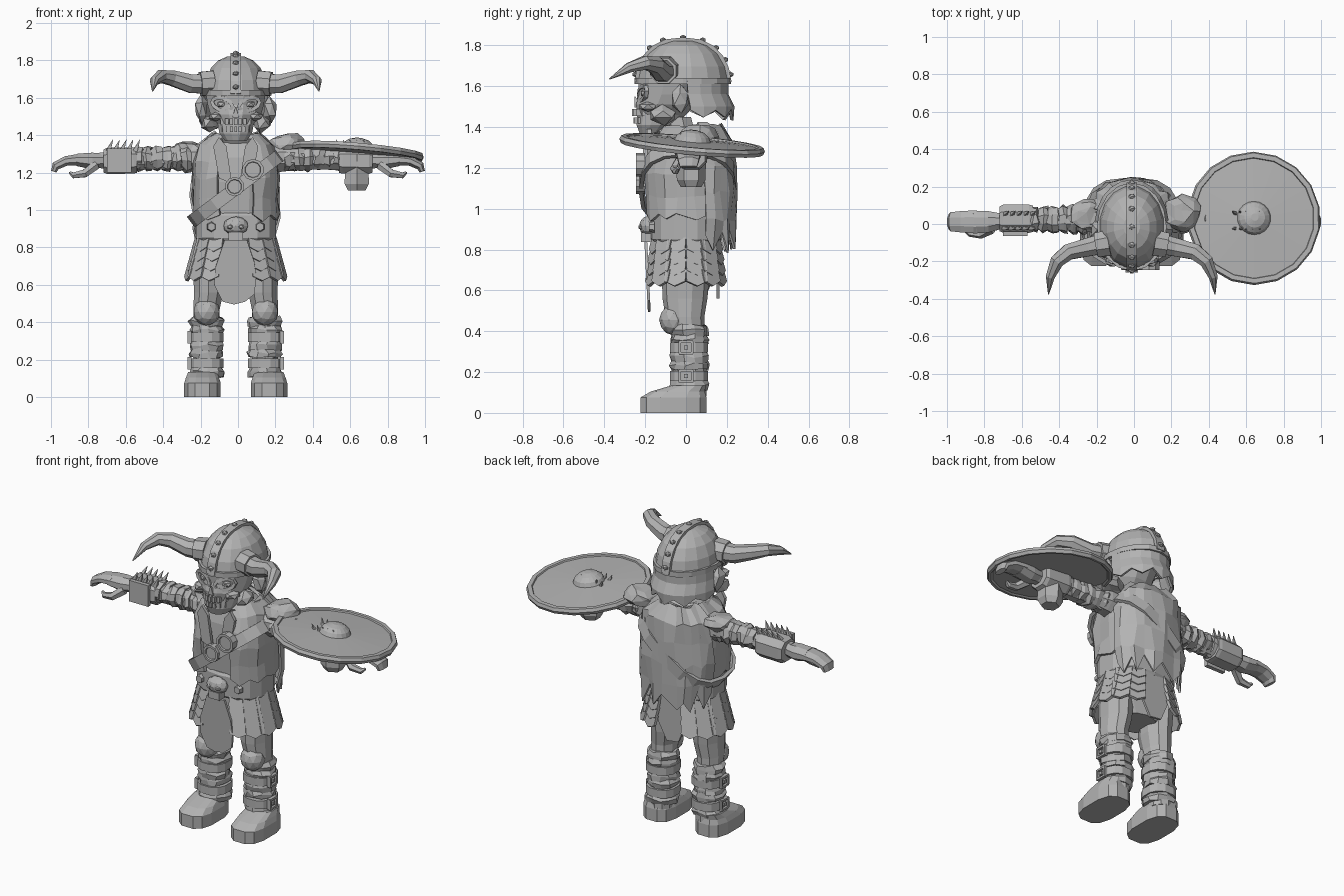
import bpy, bmesh, random
from math import sin, cos, pi, radians
from mathutils import Vector, Matrix

if "Cube" in bpy.data.objects:
    bpy.data.objects.remove(bpy.data.objects["Cube"])

random.seed(4)
X, Y, Z = Vector((1, 0, 0)), Vector((0, 1, 0)), Vector((0, 0, 1))
CX = -0.012
gray = bpy.data.materials.new("stone_gray")
gray.diffuse_color = (0.45, 0.45, 0.45, 1)
gray.use_nodes = True
gray.node_tree.nodes["Principled BSDF"].inputs["Base Color"].default_value = gray.diffuse_color


def spow(v, p):
    return (abs(v) ** p) * (1 if v >= 0 else -1)


def rnd(j):
    return Vector([random.uniform(-j, j) for _ in range(3)])


def loft(bm, rings, n=8, axis=None, ref=Y, arc=None, pw=1, jit=0, closed=False, zig=0):
    """Skin elliptical rings (x, y, z, ra, rb); arc leaves the shell open."""
    if arc:
        angs = [radians(arc[0] + (arc[1] - arc[0]) * i / n) for i in range(n + 1)]
    else:
        angs = [2 * pi * (i + 0.5) / n for i in range(n)]
    c = [Vector(r[:3]) for r in rings]
    m, rows = len(c), []
    for k, r in enumerate(rings):
        nxt = c[(k + 1) % m] if closed else c[min(k + 1, m - 1)]
        prv = c[k - 1] if closed else c[max(k - 1, 0)]
        t = (axis if axis else nxt - prv).normalized()
        u = ref.cross(t).normalized()
        v = t.cross(u)
        row = []
        for i, a in enumerate(angs):
            p = c[k] + u * spow(cos(a), pw) * r[3] + v * spow(sin(a), pw) * r[4] + rnd(jit)
            if zig and k == 0:
                p.z += zig * (-1) ** i + random.uniform(-zig, zig) * 0.5
            row.append(bm.verts.new(p))
        rows.append(row)
    w = len(angs)
    for k in range(m if closed else m - 1):
        a, b = rows[k], rows[(k + 1) % m]
        for i in range(w - 1 if arc else w):
            j = (i + 1) % w
            bm.faces.new((a[i], a[j], b[j], b[i]))
    if not arc and not closed:
        bm.faces.new(rows[0])
        bm.faces.new(rows[-1])


def plate(bm, pts, o, u, v, th):
    """Extrude a flat outline drawn in the u, v plane."""
    o, nrm = Vector(o), u.cross(v).normalized() * th
    a = [bm.verts.new(o + u * p[0] + v * p[1]) for p in pts]
    b = [bm.verts.new(q.co + nrm) for q in a]
    bm.faces.new(a)
    bm.faces.new(b)
    for i in range(len(a)):
        j = (i + 1) % len(a)
        bm.faces.new((a[i], a[j], b[j], b[i]))


def box(bm, loc, size):
    bmesh.ops.create_cube(bm, size=1, matrix=Matrix.LocRotScale(Vector(loc), None, Vector(size)))


def ball(bm, loc, size, sub=1, jit=0):
    r = bmesh.ops.create_icosphere(bm, subdivisions=sub, radius=1,
                                   matrix=Matrix.LocRotScale(Vector(loc), None, Vector(size)))
    for v in r["verts"]:
        v.co += rnd(jit)


def spike(bm, base, tip, r):
    loft(bm, [(*base, r, r), (*tip, r * 0.08, r * 0.08)], 4, ref=Y)


def done(name, bm, solid=0):
    bmesh.ops.recalc_face_normals(bm, faces=bm.faces)
    me = bpy.data.meshes.new(name)
    bm.to_mesh(me)
    bm.free()
    me.materials.append(gray)
    ob = bpy.data.objects.new(name, me)
    bpy.context.collection.objects.link(ob)
    if solid:
        md = ob.modifiers.new("thickness", "SOLIDIFY")
        md.thickness, md.offset = solid, 0


def make(name, fn, *args, solid=0, **kw):
    bm = bmesh.new()
    fn(bm, *args, **kw)
    done(name, bm, solid)


# helmet dome, neck guard, rim and riveted crest
dome = [(CX, -0.015, 1.6 + 0.225 * sin(a), 0.178 * cos(a) ** 0.8, 0.225 * cos(a) ** 0.8)
        for a in map(radians, (5, 25, 45, 62, 80))]
make("helmet_dome", loft, dome, 16, axis=Z)
make("helmet_neck_guard", loft, [(CX, 0, 1.46, 0.19, 0.225), (CX, 0, 1.5, 0.19, 0.23),
     (CX, -0.01, 1.56, 0.18, 0.21), (CX, -0.015, 1.64, 0.176, 0.215)], 10,
     axis=Z, arc=(5, 175), zig=0.02, solid=0.015)
make("helmet_rim", loft, [(CX + 0.178 * cos(a), -0.015 + 0.228 * sin(a), 1.625, 0.012, 0.022)
     for a in [2 * pi * i / 16 for i in range(16)]], 4, ref=Z, closed=True)


def crest(a, off):
    c = spow(cos(a), 0.8)
    return (CX, -0.015 - (0.225 + off) * c, 1.6 + (0.225 + off) * sin(a))


make("helmet_crest", loft, [(*crest(radians(a), 0.004), 0.014, 0.038) for a in range(5, 180, 17)], 4, ref=X)
bm = bmesh.new()
for a in range(14, 180, 19):
    ball(bm, crest(radians(a), 0.013), (0.019, 0.017, 0.014))
done("crest_rivets", bm)

# skull face
make("skull", loft, [(CX, -0.17, 1.37, 0.06, 0.06), (CX, -0.15, 1.41, 0.09, 0.095),
     (CX, -0.12, 1.46, 0.10, 0.125), (CX, -0.1, 1.51, 0.14, 0.15), (CX, -0.08, 1.56, 0.155, 0.155),
     (CX, -0.06, 1.62, 0.165, 0.18)], 12, axis=Z)
bm = bmesh.new()
for i in range(-3, 4):
    yy = -0.25 + 0.05 * (i / 3) ** 2
    box(bm, (CX + i * 0.024, yy, 1.472), (0.017, 0.03, 0.034))
    box(bm, (CX + i * 0.022, yy + 0.008, 1.432), (0.015, 0.03, 0.028))
done("teeth", bm)
bm = bmesh.new()
for s in (-1, 1):
    ex = CX + s * 0.072
    loft(bm, [(ex + 0.055 * cos(a), -0.225 + abs(ex + 0.055 * cos(a) - CX) * 0.35 - 0.012,
               1.565 + 0.034 * sin(a) + s * 0.22 * 0.055 * cos(a), 0.014, 0.014)
              for a in [2 * pi * i / 10 for i in range(10)]], 4, ref=Y, closed=True)
    ball(bm, (ex, -0.2, 1.565), (0.035, 0.025, 0.022))
    ball(bm, (CX + s * 0.105, -0.185, 1.5), (0.045, 0.05, 0.025))
spike(bm, (CX, -0.235, 1.5), (CX, -0.25, 1.55), 0.025)
done("eye_sockets_and_nose", bm)
bm = bmesh.new()
for s in (-1, 1):
    ball(bm, (CX + s * 0.185, -0.03, 1.54), (0.04, 0.055, 0.075), 1, 0.008)
    ball(bm, (CX + s * 0.14, -0.11, 1.46), (0.05, 0.07, 0.045), 1, 0.01)
done("ears_and_jaw_hinges", bm)

# horns with collars
for s, side in ((-1, "right"), (1, "left")):
    path = [(0.13, -0.1, 1.675, .06, .06), (0.24, -0.125, 1.675, .053, .053), (0.34, -0.15, 1.705, .046, .044),
            (0.40, -0.2, 1.715, .04, .036), (0.435, -0.28, 1.69, .026, .026), (0.445, -0.375, 1.635, .003, .003)]
    make(side + "_horn", loft, [(CX + s * p[0], *p[1:]) for p in path], 8, ref=Z)
    make(side + "_horn_collar", loft, [(CX + s * 0.12, -0.1, 1.68, .075, .07),
                                       (CX + s * 0.19, -0.112, 1.675, .07, .068)], 8, ref=Z)

# torso, neck, ragged vest and cape
make("neck", loft, [(CX, -0.02, 1.3, .08, .09), (CX, -0.05, 1.45, .065, .08)], 8, axis=Z)
make("torso", loft, [(CX, 0, .84, .20, .155), (CX, 0, 1.0, .195, .165), (CX, 0, 1.15, .205, .175),
     (CX, 0, 1.28, .2, .165), (CX, 0, 1.36, .15, .14), (CX, 0, 1.4, .09, .1)], 12, axis=Z, pw=.75)
make("vest", loft, [(CX, 0, .96, .222, .19), (CX, 0, 1.06, .222, .195), (CX, 0, 1.17, .225, .2),
     (CX, 0, 1.26, .22, .19), (CX, 0.01, 1.34, .19, .17), (CX, 0.02, 1.4, .12, .13)], 20,
     axis=Z, pw=.75, arc=(-72, 252), jit=.009, zig=.015, solid=.018)
make("cape", loft, [(CX, 0.02, .84, .22, .21), (CX, 0.02, .95, .235, .22), (CX, 0.02, 1.08, .235, .215),
     (CX, 0.02, 1.22, .23, .21), (CX, 0.02, 1.33, .21, .2), (CX, 0.02, 1.41, .12, .15)], 12,
     axis=Z, pw=.75, arc=(12, 168), jit=.013, zig=.045, solid=.012)
make("collar", loft, [(CX + .13 * cos(a), 0.01 + .14 * sin(a), 1.375, .03, .025)
     for a in [2 * pi * i / 12 for i in range(12)]], 5, ref=Z, closed=True, jit=.01)
bm = bmesh.new()
ball(bm, (0.26, 0.06, 1.355), (.1, .1, .055), 2, .012)
ball(bm, (-0.26, 0.05, 1.325), (.09, .09, .045), 2, .012)
done("shoulder_rags", bm)
bm = bmesh.new()
for s in (-1, 1):
    plate(bm, [(0, 0), (s * .07, .03), (s * .1, .2), (s * .07, .25), (s * .03, .2)],
          (CX + s * .02, -.19, 1.14), X, Z, .02 if s < 0 else -.02)
done("lapels", bm)

# diagonal strap with medallions
strap = []
for i in range(16):
    a = 2 * pi * i / 16
    x = 0.232 * spow(cos(a), .75)
    strap.append((CX + x, 0.008 + 0.23 * spow(sin(a), .75), 1.115 + .75 * x, .014, .05))
make("chest_strap", loft, strap, 4, ref=Vector((-.6, 0, .8)), closed=True)
bm = bmesh.new()
for x, z, r in ((-.018, 1.125, .052), (.08, 1.215, .058)):
    loft(bm, [(x, -.2, z, r, r), (x, -.245, z, r, r), (x, -.245, z, r * .75, r * .75),
              (x, -.235, z, r * .7, r * .7)], 10, axis=-Y, ref=Z)
done("medallions", bm)

# belt with skull buckle and studs
make("belt", loft, [(CX, 0, .835, .208, .165), (CX, 0, .85, .218, .175), (CX, 0, .97, .218, .175),
     (CX, 0, .985, .208, .165)], 14, axis=Z, pw=.75)
bm = bmesh.new()
ball(bm, (CX, -.185, .915), (.068, .045, .05), 2)
box(bm, (CX, -.195, .86), (.075, .05, .045))
for s in (-1, 1):
    ball(bm, (CX + s * .03, -.222, .91), (.018, .012, .014))
    for sy in (-1, 1):
        x, yy = CX + s * .13, sy * .155
        loft(bm, [(x, yy, .91, .028, .028), (x, yy + sy * .025, .91, .022, .022)], 6, ref=Z)
done("belt_buckle_and_studs", bm)

# hips and layered strip skirt
make("hips", loft, [(CX, 0, .6, .12, .11), (CX, 0, .68, .2, .14), (CX, 0, .86, .19, .15)], 10, axis=Z)
bm = bmesh.new()
for deg in (-62, -36, -12, 12, 36, 62, 118, 144, 168, 192, 216, 242):
    a = radians(deg)
    out = Vector((cos(a) * .165, sin(a) * .205, 0)).normalized()
    u = Z.cross(out)
    for k in range(4):
        f = k / 3
        o = (CX + (.193 + .042 * f) * spow(cos(a), .8), (.148 + .018 * f) * spow(sin(a), .8), .855 - .052 * k)
        w = .047 + .006 * f
        plate(bm, [(-w, 0), (w, 0), (w, -.06), (0, -.085), (-w, -.06)], o, u, (Z - out * .3).normalized(), .016)
done("strip_skirt", bm)
make("front_loincloth", plate, [(-.06, 0), (.06, 0), (.1, -.12), (.11, -.2), (.1, -.29), (.05, -.33),
     (-.01, -.345), (-.07, -.33), (-.115, -.24), (-.11, -.15)], (CX, -.19, .84), X,
     Vector((0, -.05, 1)).normalized(), .014)
make("back_loincloth", plate, [(-.08, 0), (.08, 0), (.1, -.15), (.03, -.28), (-.05, -.27), (-.1, -.15)],
     (CX, .15, .84), X, Vector((0, 0, 1)), -.014)

# legs, knee pads, wraps, buckled straps, shoes
for s, side in ((-1, "right"), (1, "left")):
    lx, kx, fx = CX + s * .145, CX + s * .156, CX + s * .178
    make(side + "_leg", loft, [(kx, .03, .08, .07, .07), (kx, .02, .25, .075, .08), (kx, .01, .38, .072, .08),
         (kx, -.005, .47, .074, .095), (lx, -.005, .56, .082, .11), (lx, 0, .74, .09, .12)], 10, axis=Z)
    make(side + "_knee_pad", ball, (kx, -.062, .455), (.072, .07, .075), 2)
    bm = bmesh.new()
    for z in (.135, .235, .275, .36, .405):
        loft(bm, [(kx, .015, z - .025, .088, .09), (kx, .015, z, .094, .095),
                  (kx, .015, z + .025, .08, .086)], 11, axis=Z, jit=.008)
    done(side + "_leg_wraps", bm)
    bm = bmesh.new()
    for z in (.18, .32):
        loft(bm, [(kx, .015, z - .025, .092, .096), (kx, .015, z + .025, .092, .096)], 12, axis=Z, pw=.85)
        o = kx + s * .092
        for dy, dz, sy, sz in ((0, .028, .07, .012), (0, -.028, .07, .012), (.03, 0, .012, .06),
                               (-.03, 0, .012, .06), (0, 0, .02, .02)):
            box(bm, (o, dy, z + dz), (.022, sy, sz))
    done(side + "_leg_straps", bm)
    make(side + "_shoe", loft, [(fx, -.062, 0, .1, .166), (fx, -.062, .075, .1, .166),
         (fx, -.04, .105, .09, .135), (fx, .015, .135, .078, .085)], 12, axis=Z, pw=.7)

# arms, wraps, bracers, hands
for s, side in ((-1, "right"), (1, "left")):
    make(side + "_arm", loft, [(s * x, y, z, r, r) for x, y, z, r in ((.15, .03, 1.27, .085),
         (.24, .03, 1.28, .08), (.32, .025, 1.28, .065), (.42, .02, 1.27, .058), (.55, .02, 1.265, .055),
         (.74, .015, 1.265, .045))], 8)
    bm = bmesh.new()
    for i in range(6):
        x = s * (.25 + .053 * i)
        r = .076 - .002 * i
        loft(bm, [(x, .025, 1.275, r - .008, r), (x + s * .025, .025, 1.275, r, r + .004),
                  (x + s * .05, .025, 1.275, r - .014, r - .01)], 9, jit=.008)
    done(side + "_arm_wraps", bm)
    make(side + "_bracer", loft, [(s * .54, .028, 1.265, .07, .075), (s * .56, .028, 1.265, .075, .08),
         (s * .70, .028, 1.262, .075, .08), (s * .72, .028, 1.262, .065, .07)], 8, pw=.8)
    bm = bmesh.new()
    for i in range(5):
        for yy in (-.02, .05):
            x = s * (.55 + .036 * i)
            spike(bm, (x, yy, 1.315), (x - s * .025, yy * 1.4, 1.375), .018)
    done(side + "_bracer_spikes", bm)
    bm = bmesh.new()
    loft(bm, [(s * .71, .015, 1.265, .04, .045), (s * .78, .012, 1.262, .048, .062),
              (s * .86, .01, 1.268, .036, .066)], 8)
    loft(bm, [(s * .84, .012, 1.27, .034, .066), (s * .92, .012, 1.262, .028, .062),
              (s * .975, .012, 1.235, .025, .055), (s * .985, .012, 1.205, .016, .045)], 8)
    loft(bm, [(s * .76, -.025, 1.24, .028, .028), (s * .82, -.055, 1.195, .024, .024),
              (s * .88, -.05, 1.185, .018, .018), (s * .9, -.04, 1.2, .008, .008)], 6)
    done(side + "_hand", bm)
make("right_bracer_plate", box, (-.635, -.052, 1.265), (.13, .025, .13))

# round shield with boss and grip block
nrm = Vector((.085, .09, 1)).normalized()
make("shield", loft, [(*(Vector((.64, .03, 1.31)) + nrm * h), r, r) for h, r in ((-.01, .325), (-.018, .335),
     (-.018, .35), (0, .358), (.018, .35), (.018, .325), (.01, .322), (.022, .09), (.045, .08),
     (.065, .055), (.075, .02))], 18, axis=nrm)
make("shield_grip_block", loft, [(.635, .025, 1.105, .055, .05), (.635, .025, 1.14, .075, .07),
     (.635, .025, 1.3, .07, .075)], 6, axis=Z)
